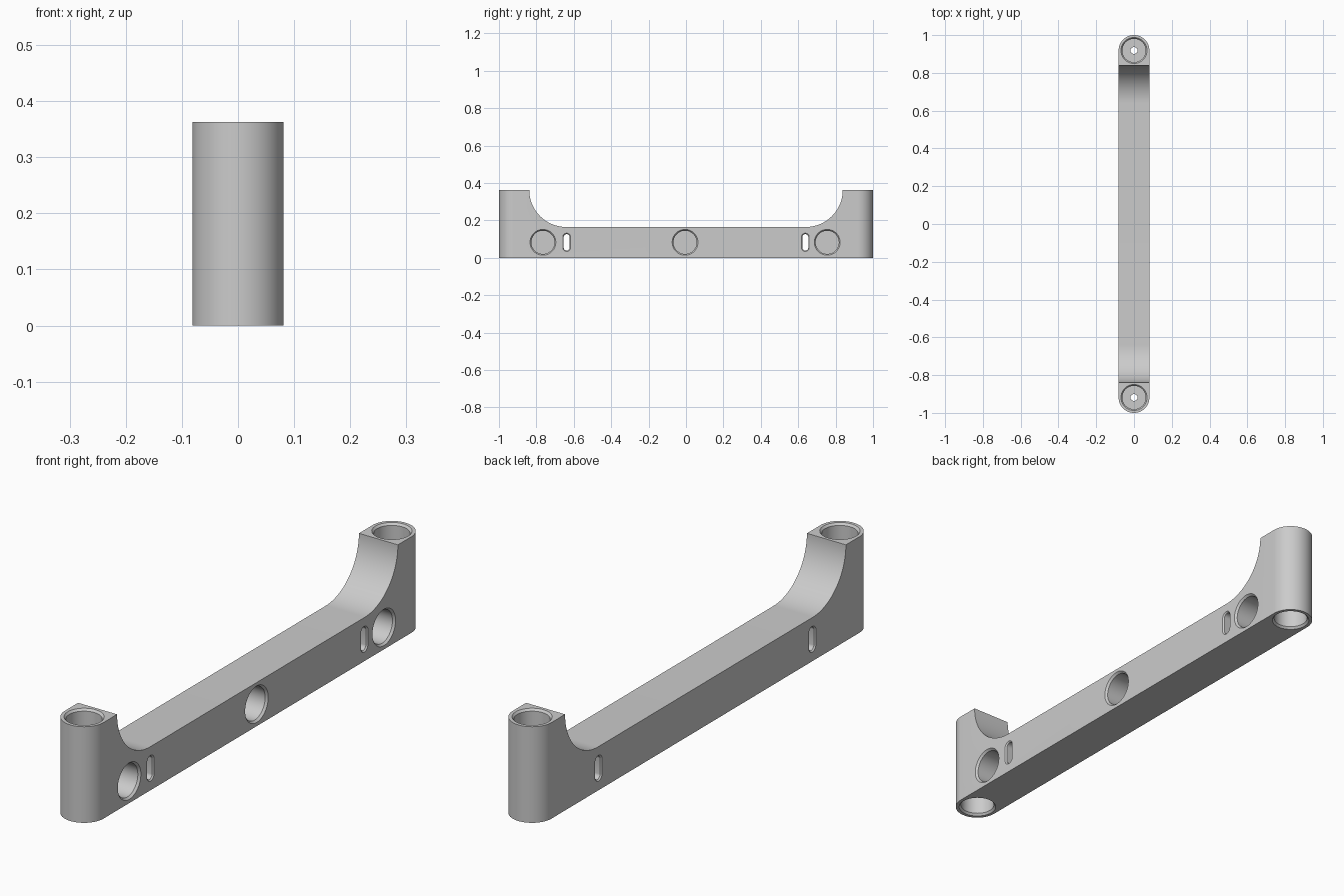
import bpy
import bmesh
from math import pi, cos, sin
from mathutils import Vector

if "Cube" in bpy.data.objects:
    bpy.data.objects.remove(bpy.data.objects["Cube"], do_unlink=True)

HALF_W = 0.0815          # half width of the bar
HEIGHT = 0.363           # height of the end posts
BEAM_TOP = 0.165         # top of the middle beam
POST_Y = 1 - HALF_W      # centre of each post
MID_Z = 0.083            # height of the side holes
FILLET = HEIGHT - BEAM_TOP
X, Y, Z = Vector((1, 0, 0)), Vector((0, 1, 0)), Vector((0, 0, 1))

grey = bpy.data.materials.new("light grey")
grey.use_nodes = True
grey.diffuse_color = (0.6, 0.6, 0.6, 1)
grey.node_tree.nodes["Principled BSDF"].inputs["Base Color"].default_value = grey.diffuse_color


def loft(name, loops):
    """Solid from a stack of matching point loops, capped at both ends."""
    bm = bmesh.new()
    rings = [[bm.verts.new(p) for p in loop] for loop in loops]
    n = len(rings[0])
    for a, b in zip(rings, rings[1:]):
        for i in range(n):
            j = (i + 1) % n
            bm.faces.new((a[i], a[j], b[j], b[i]))
    bm.faces.new(rings[0])
    bm.faces.new(rings[-1])
    bmesh.ops.recalc_face_normals(bm, faces=bm.faces)
    mesh = bpy.data.meshes.new(name)
    bm.to_mesh(mesh)
    bm.free()
    mesh.materials.append(grey)
    obj = bpy.data.objects.new(name, mesh)
    bpy.context.collection.objects.link(obj)
    return obj


def stadium(centre, u, v, radius, stretch=0, sides=48):
    """Circle of points, pulled apart along v by the stretch."""
    pts = []
    for i in range(sides):
        a = 2 * pi * (i + 0.5) / sides
        shift = stretch if sin(a) > 0 else -stretch
        pts.append(centre + u * radius * cos(a) + v * (radius * sin(a) + shift))
    return pts


def bore(at, u, v, inward, layers, stretch=0, sides=48):
    """Cut a hole whose layers are (radius, depth) pairs."""
    cut(loft("bore_cutter", [stadium(at + inward * d, u, v, r, stretch, sides)
                             for r, d in layers]))


def cut(cutter):
    cutter.hide_render = True
    mod = body.modifiers.new("cut", "BOOLEAN")
    mod.operation = "DIFFERENCE"
    mod.solver = "EXACT"
    mod.object = cutter
    bpy.context.view_layer.objects.active = body
    bpy.ops.object.modifier_apply(modifier=mod.name)
    bpy.data.objects.remove(cutter, do_unlink=True)


# Bar with rounded ends
body = loft("bracket_bar", [stadium(Z * h, X, Y, HALF_W, POST_Y, 96) for h in (0, HEIGHT)])

# Trough between the posts, with curved corners
arc_y = 0.838 - FILLET
profile = [(0.838, HEIGHT + 0.1)]
for i in range(33):
    a = pi / 2 * i / 32
    profile.append((arc_y + FILLET * cos(a), HEIGHT - FILLET * sin(a)))
profile += [(-y, z) for y, z in reversed(profile)]
cut(loft("trough_cutter", [[Vector((x, y, z)) for y, z in profile] for x in (-0.2, 0.2)]))

# Blind pockets with a chamfered rim
pocket = [(0.069, -0.01), (0.069, 0), (0.062, 0.008), (0.062, 0.135)]
for y in (-0.765, -0.005, 0.755):
    bore(Vector((HALF_W, y, MID_Z)), Y, Z, -X, pocket)

# Through slots, chamfered on both sides
w = 2 * HALF_W
slot = [(0.021, -0.01), (0.021, 0), (0.016, 0.005),
        (0.016, w - 0.005), (0.021, w), (0.021, w + 0.01)]

for side in (-1, 1):
    bore(Vector((HALF_W, side * 0.638, MID_Z)), Y, Z, -X, slot, stretch=0.028, sides=32)
    # Post pockets at top and bottom, joined by a narrow hole
    y = side * POST_Y
    bore(Vector((0, y, HEIGHT)), X, Y, -Z, pocket)
    bore(Vector((0, y, 0)), X, Y, Z, pocket)
    bore(Vector((0, y, 0)), X, Y, Z, [(0.02, 0.1), (0.02, 0.3)], sides=6)

# Smooth the round walls, keep the edges crisp
bpy.ops.object.select_all(action="DESELECT")
body.select_set(True)
bpy.context.view_layer.objects.active = body
bpy.ops.object.shade_smooth_by_angle(angle=pi / 6)
